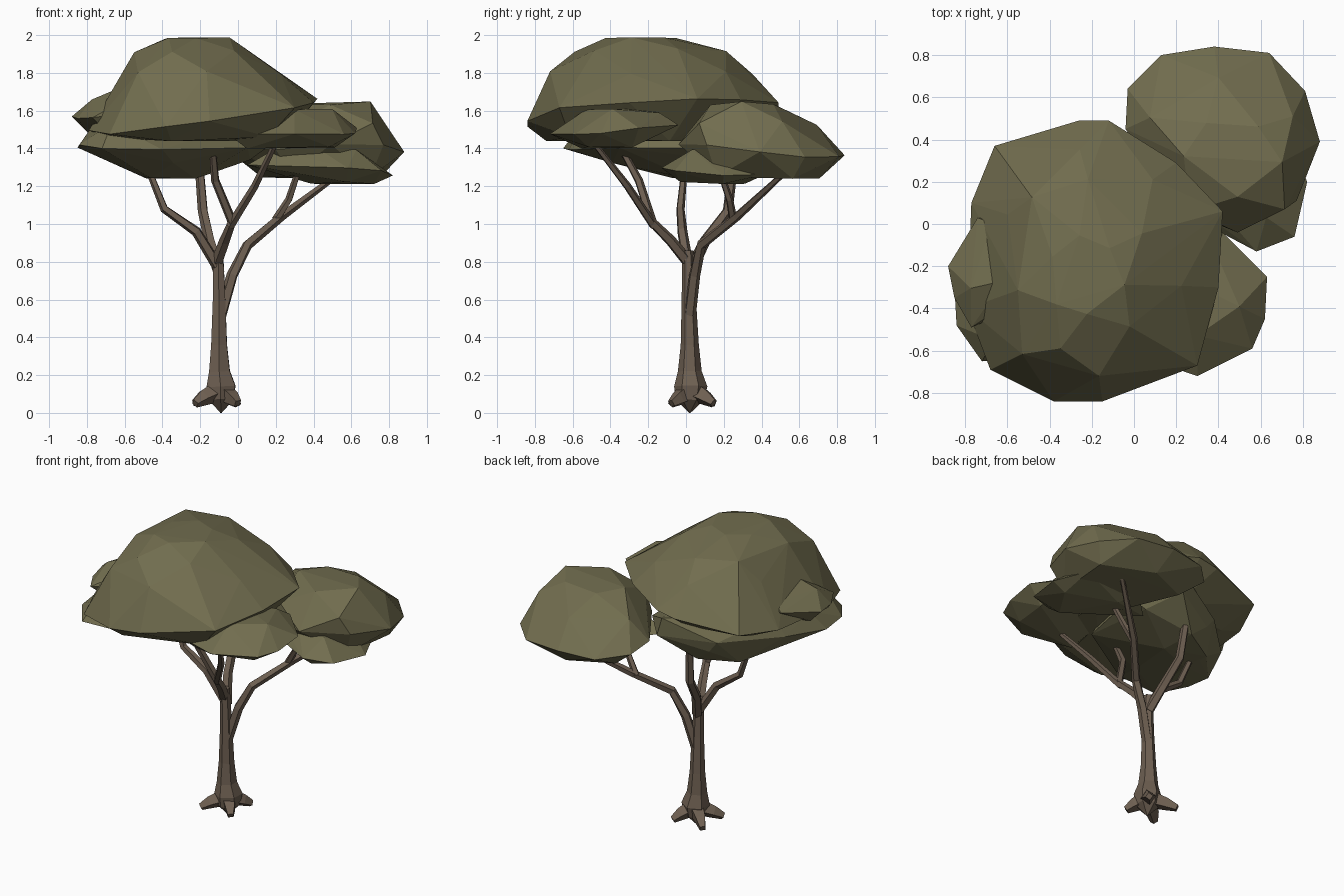
import bpy, bmesh, math, random
from mathutils import Vector

random.seed(4)


def material(name, rgb):
    m = bpy.data.materials.new(name)
    m.diffuse_color = (*rgb, 1)
    return m


LEAF = material("olive_leaves", (0.165, 0.152, 0.077))
BARK = material("brown_bark", (0.155, 0.115, 0.083))


def finish(name, bm, mat):
    bmesh.ops.recalc_face_normals(bm, faces=bm.faces)
    mesh = bpy.data.meshes.new(name)
    bm.to_mesh(mesh)
    bm.free()
    mesh.materials.append(mat)
    ob = bpy.data.objects.new(name, mesh)
    bpy.context.collection.objects.link(ob)
    return ob


def tube(name, path, sides=5):
    """Tapered faceted limb along a path of (x, y, z, radius)."""
    bm = bmesh.new()
    pts = [Vector(p[:3]) for p in path]
    rings = []
    for i, p in enumerate(pts):
        d = (pts[min(i + 1, len(pts) - 1)] - pts[max(i - 1, 0)]).normalized()
        ref = Vector((1, 0, 0)) if abs(d.x) < 0.8 else Vector((0, 1, 0))
        u = (ref - d * ref.dot(d)).normalized()
        v = d.cross(u)
        ring = []
        for k in range(sides):
            a = math.tau * k / sides + 0.5
            ring.append(bm.verts.new(p + (u * math.cos(a) + v * math.sin(a)) * path[i][3]))
        rings.append(ring)
    for a, b in zip(rings, rings[1:]):
        for k in range(sides):
            j = (k + 1) % sides
            bm.faces.new((a[k], a[j], b[j], b[k]))
    bm.faces.new(rings[0])
    bm.faces.new(rings[-1])
    return finish(name, bm, BARK)


def clump(name, outline, rim, sections, jitter=0.018, phase=0):
    """Faceted leaf mass: top-view outline as a tilted rim (z, slope x, slope y), then
    sparser scaled sections (z, centre x, centre y, scale x, scale y) above and below."""
    bm = bmesh.new()
    n = len(outline)
    mx = sum(p[0] for p in outline) / n
    my = sum(p[1] for p in outline) / n
    for x, y in outline:
        z = rim[0] + rim[1] * (x - mx) + rim[2] * (y - my) + random.uniform(-1, 1) * jitter
        bm.verts.new((x, y, z))
    for i, (z, cx, cy, sx, sy) in enumerate(sections):
        for x, y in outline[(i + phase) % 2::2]:
            r = [random.uniform(-1, 1) * jitter for _ in range(3)]
            bm.verts.new((cx + (x - mx) * sx + r[0], cy + (y - my) * sy + r[1],
                          min(z + r[2] * 0.8, 2.0)))
    bmesh.ops.convex_hull(bm, input=bm.verts)
    loose = [v for v in bm.verts if not v.link_faces]
    bmesh.ops.delete(bm, geom=loose, context='VERTS')
    return finish(name, bm, LEAF)


# Trunk with flared foot and pointed underside
tube("trunk", [(-0.09, 0.02, 0.0, 0.004), (-0.09, 0.02, 0.07, 0.075),
               (-0.09, 0.025, 0.14, 0.088), (-0.098, 0.02, 0.22, 0.063),
               (-0.1, 0.02, 0.36, 0.048), (-0.1, 0.015, 0.6, 0.038),
               (-0.105, 0.01, 0.86, 0.03)], 6)

# Root stubs on the diagonals
for i, (dx, dy) in enumerate([(-1.05, -0.85), (0.68, -0.85), (0.68, 1), (-1.05, 1)]):
    tube(f"root_{i + 1}", [(-0.09 + dx * 0.02, 0.025 + dy * 0.02, 0.11, 0.055),
                           (-0.09 + dx * 0.085, 0.025 + dy * 0.075, 0.08, 0.042),
                           (-0.09 + dx * 0.13, 0.025 + dy * 0.12, 0.05, 0.024)], 4)

# Branches
tube("back_right_branch", [(-0.09, 0.02, 0.52, 0.033), (-0.03, 0.045, 0.73, 0.031),
                           (0.05, 0.08, 0.89, 0.028), (0.23, 0.27, 1.04, 0.024),
                           (0.54, 0.52, 1.27, 0.015)])
tube("back_right_twig", [(0.2, 0.25, 1.02, 0.023), (0.27, 0.23, 1.13, 0.02), (0.32, 0.18, 1.28, 0.017)])
tube("left_branch", [(-0.11, 0.01, 0.78, 0.031), (-0.22, -0.02, 0.96, 0.028),
                     (-0.39, -0.03, 1.08, 0.023), (-0.47, -0.01, 1.28, 0.018)])
tube("back_branch", [(-0.1, 0.02, 0.75, 0.033), (-0.15, 0.1, 0.91, 0.031),
                     (-0.185, 0.22, 1.07, 0.028), (-0.21, 0.26, 1.38, 0.024)])
tube("front_branch", [(-0.11, 0.01, 0.8, 0.033), (-0.07, -0.08, 0.91, 0.03),
                      (-0.03, -0.18, 1.01, 0.026), (-0.12, -0.25, 1.23, 0.023),
                      (-0.14, -0.38, 1.47, 0.017)])
tube("front_right_twig", [(-0.04, -0.17, 0.99, 0.024), (0.09, -0.31, 1.2, 0.021),
                          (0.22, -0.52, 1.47, 0.014)])

# Main crown
clump("main_crown",
      [(-0.66, 0.37), (-0.26, 0.49), (-0.12, 0.49), (0.2, 0.29), (0.42, 0.06), (0.4, -0.3),
       (0.3, -0.67), (-0.15, -0.84), (-0.38, -0.84), (-0.68, -0.69), (-0.79, -0.4), (-0.77, 0.1)],
      (1.583, 0.12, 0.08),
      [(1.8, -0.21, -0.17, 0.7, 0.82), (1.92, -0.27, -0.18, 0.47, 0.6),
       (1.99, -0.23, -0.24, 0.28, 0.28), (1.45, -0.23, -0.25, 0.76, 0.74)], 0.015, 1)

# Bump on the left of the crown
clump("left_bump",
      [(-0.74, 0.03), (-0.45, -0.02), (-0.5, -0.37), (-0.77, -0.49), (-0.85, -0.35), (-0.88, -0.2)],
      (1.59, 0.1, 0.1),
      [(1.655, -0.65, -0.21, 0.75, 0.75), (1.49, -0.66, -0.22, 0.7, 0.75),
       (1.72, -0.55, -0.2, 0.4, 0.6)], 0.01)

# Low layer under the crown
clump("lower_left_layer",
      [(-0.85, -0.3), (-0.84, -0.48), (-0.72, -0.65), (-0.4, -0.62), (0.05, -0.35),
       (0.15, 0.15), (-0.06, 0.4), (-0.42, 0.27), (-0.73, -0.03)],
      (1.41, 0.0, 0.02),
      [(1.54, -0.4, -0.13, 0.88, 0.88), (1.33, -0.36, -0.06, 0.72, 0.72),
       (1.25, -0.38, 0.06, 0.3, 0.3)], 0.015)

# Front right layer
clump("front_right_layer",
      [(0.42, -0.04), (0.63, -0.25), (0.62, -0.45), (0.56, -0.59), (0.3, -0.72),
       (-0.05, -0.6), (0.0, -0.2)],
      (1.49, 0.02, 0.05),
      [(1.6, 0.34, -0.35, 0.55, 0.6), (1.41, 0.33, -0.4, 0.7, 0.7)], 0.015)

# Back right crown
clump("back_right_crown",
      [(-0.03, 0.64), (0.13, 0.8), (0.38, 0.84), (0.64, 0.81), (0.81, 0.63), (0.88, 0.39),
       (0.77, 0.11), (0.49, -0.04), (0.2, 0.08), (-0.04, 0.45)],
      (1.38, 0.0, -0.08),
      [(1.53, 0.44, 0.38, 0.83, 0.82), (1.64, 0.47, 0.33, 0.48, 0.42), (1.24, 0.46, 0.44, 0.74, 0.74)])

# Low layer under the back right crown
clump("lower_right_layer",
      [(0.42, -0.03), (0.58, -0.13), (0.76, -0.06), (0.82, 0.2), (0.72, 0.42), (0.3, 0.4), (0.05, 0.15)],
      (1.28, -0.05, -0.06),
      [(1.4, 0.48, 0.15, 0.6, 0.6), (1.215, 0.53, 0.15, 0.65, 0.65)], 0.012)
